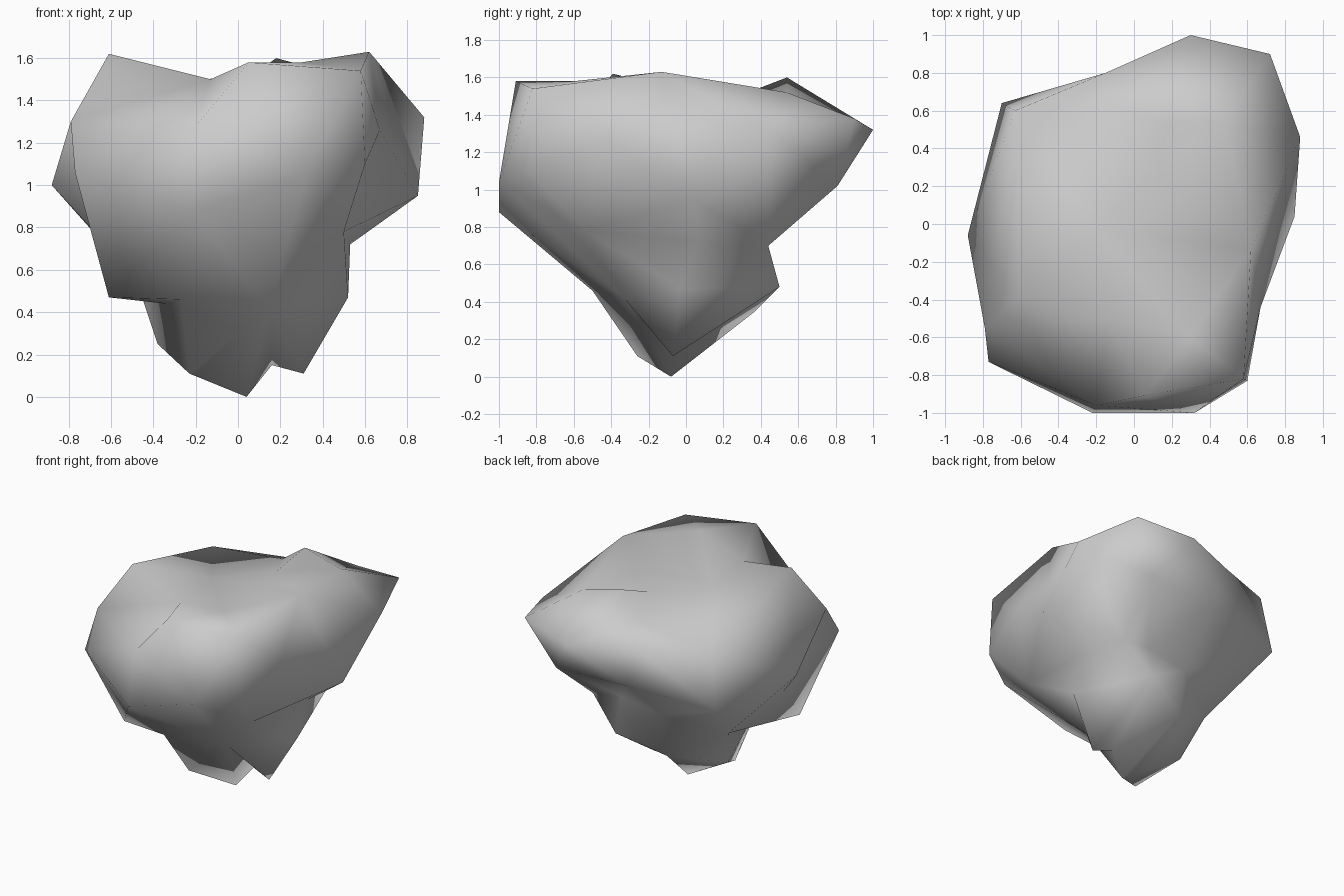
import bpy
import bmesh
from mathutils import Vector

# Remove the default cube only
cube = bpy.data.objects.get("Cube")
if cube:
    bpy.data.objects.remove(cube, do_unlink=True)


def make_material(name, colour):
    material = bpy.data.materials.new(name)
    material.use_nodes = True
    material.diffuse_color = colour
    shader = material.node_tree.nodes["Principled BSDF"]
    shader.inputs["Base Color"].default_value = colour
    shader.inputs["Roughness"].default_value = 0.8
    return material


def wrap_skin(name, corners, centre, material):
    """Stretch one closed triangle skin over corner points around a centre.

    The corners are first pushed onto a unit sphere, where a convex hull
    joins each one to its neighbours, and then moved back to their places.
    """
    bm = bmesh.new()
    home = {}
    for corner in corners:
        place = Vector(corner)
        vert = bm.verts.new((place - centre).normalized())
        home[vert] = place
    bmesh.ops.convex_hull(bm, input=list(bm.verts))
    for vert, place in home.items():
        vert.co = place
    bmesh.ops.recalc_face_normals(bm, faces=list(bm.faces))
    for face in bm.faces:
        face.smooth = True
    mesh = bpy.data.meshes.new(name)
    bm.to_mesh(mesh)
    bm.free()
    mesh.materials.append(material)
    rock = bpy.data.objects.new(name, mesh)
    bpy.context.scene.collection.objects.link(rock)
    return rock


# Peaks and hollows on the top of the rock
crown = [
    (.62, -.13, 1.63), (.18, .54, 1.6), (-.61, -.39, 1.62),
    (.05, -.91, 1.58), (.58, -.82, 1.54), (-.13, -.5, 1.5),
    (.3, -.6, 1.58), (-.2, -.03, 1.49), (.12, .28, 1.5),
    (-.05, .6, 1.43), (.48, .54, 1.52),
]

# Widest band, running round from the back
shoulder = [
    (.3, 1, 1.32), (.72, .9, 1.38), (.88, .46, 1.32), (.85, .04, .95),
    (.67, -.44, 1.26), (.6, -.83, 1.1), (.32, -1, 1.04), (-.22, -1, .88),
    (-.2, -.96, 1.28), (-.77, -.73, 1.06), (-.79, -.55, 1.3),
    (-.88, -.06, 1), (-.7, .64, .95), (-.63, .6, 1.37), (-.15, .8, 1.34),
]

# Undercut sides drawing in below the band
flank = [
    (.52, .81, 1.02), (-.05, .79, 1.03), (.47, .44, .7), (.24, .43, .73),
    (-.1, .42, .68), (.53, .07, .72), (.5, -.54, .78), (-.61, -.49, .47),
    (-.27, -.5, .46), (-.34, -.3, .44), (-.48, .18, .55),
    (-.66, -.22, .76),
]

# Narrow foot
foot = [
    (.52, -.03, .47), (.24, .5, .48), (-.1, .37, .35), (-.38, .04, .25),
    (-.23, -.26, .11), (.15, -.33, .42), (.31, -.07, .11),
    (.16, -.04, .15), (.04, -.08, 0),
]

stone_grey = make_material("stone grey", (.6, .6, .6, 1))
wrap_skin("boulder", crown + shoulder + flank + foot,
          Vector((0, 0, .95)), stone_grey)
